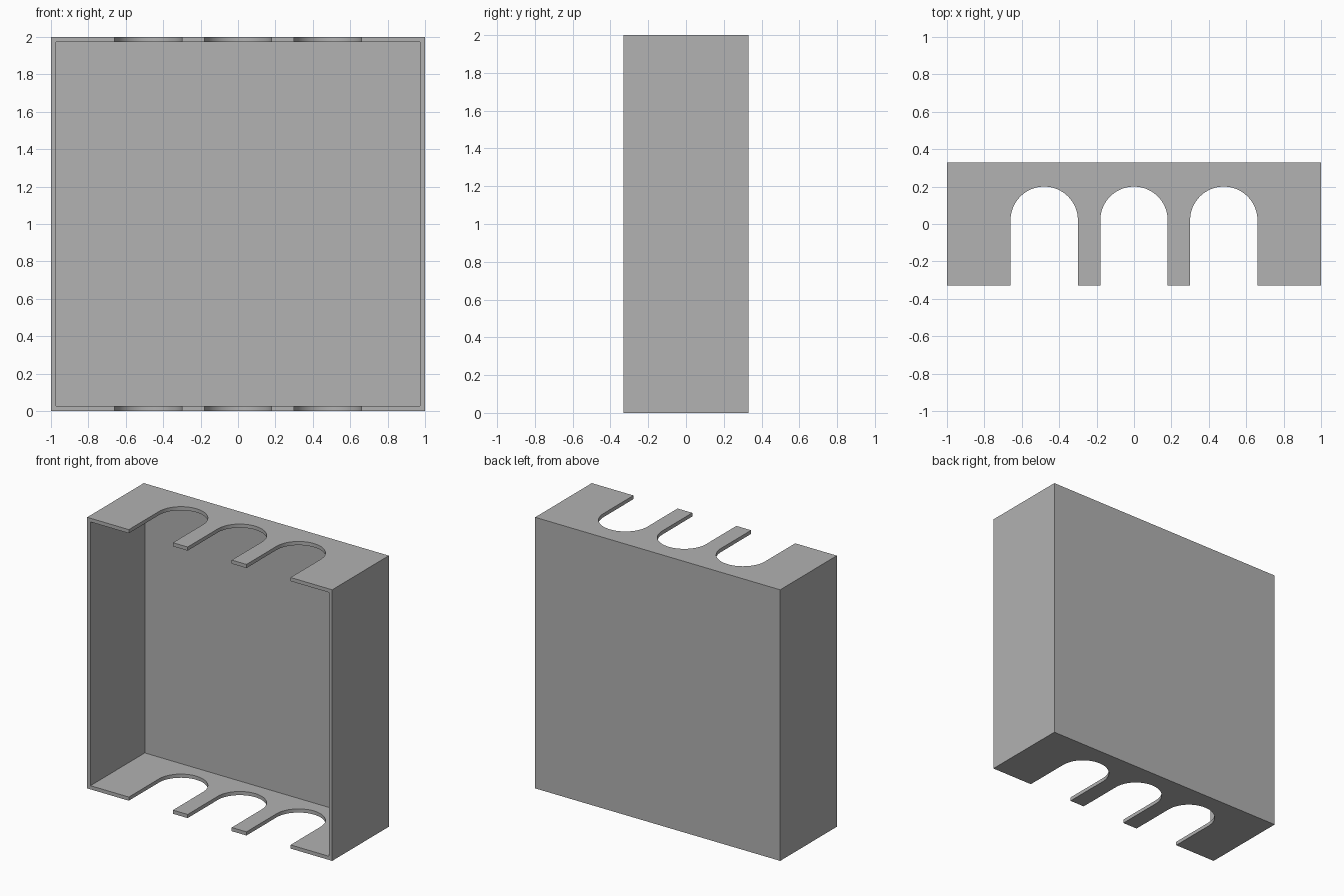
import bpy
import bmesh
import math

WIDTH, DEPTH, HEIGHT, WALL = 2.0, 0.66, 2.0, 0.027
SLOT_RADIUS, SLOT_PITCH, SLOT_CENTRE_Y = 0.18, 0.48, 0.02
FRONT, BACK = -DEPTH / 2, DEPTH / 2

cube = bpy.data.objects.get("Cube")
if cube:
    bpy.data.objects.remove(cube, do_unlink=True)

grey = bpy.data.materials.new("plain grey")
grey.use_nodes = True
grey.diffuse_color = (0.445, 0.445, 0.445, 1)
grey.node_tree.nodes["Principled BSDF"].inputs["Base Color"].default_value = grey.diffuse_color


def prism(name, outline, bottom, top):
    """Extrude a flat outline from bottom to top."""
    bm = bmesh.new()
    face = bm.faces.new([bm.verts.new((x, y, bottom)) for x, y in outline])
    extruded = bmesh.ops.extrude_face_region(bm, geom=[face])
    verts = [v for v in extruded["geom"] if isinstance(v, bmesh.types.BMVert)]
    bmesh.ops.translate(bm, verts=verts, vec=(0, 0, top - bottom))
    bmesh.ops.recalc_face_normals(bm, faces=bm.faces)
    mesh = bpy.data.meshes.new(name)
    bm.to_mesh(mesh)
    bm.free()
    mesh.materials.append(grey)
    obj = bpy.data.objects.new(name, mesh)
    bpy.context.collection.objects.link(obj)
    return obj


def rectangle(half_width, y0, y1):
    return [(-half_width, y0), (half_width, y0), (half_width, y1), (-half_width, y1)]


def arch(x, segments=32):
    """Round-ended slot open to the front."""
    points = [(x - SLOT_RADIUS, FRONT - 0.1), (x + SLOT_RADIUS, FRONT - 0.1)]
    for i in range(segments + 1):
        a = math.pi * i / segments
        points.append((x + SLOT_RADIUS * math.cos(a), SLOT_CENTRE_Y + SLOT_RADIUS * math.sin(a)))
    return points


# Open-fronted box
shell = prism("open_box", rectangle(WIDTH / 2, FRONT, BACK), 0, HEIGHT)

# Hollow interior and the three slots through top and bottom
cutters = [prism("cavity_cutter", rectangle(WIDTH / 2 - WALL, FRONT - 0.1, BACK - WALL),
                 WALL, HEIGHT - WALL)]
for i in (-1, 0, 1):
    cutters.append(prism("slot_cutter", arch(i * SLOT_PITCH), -0.1, HEIGHT + 0.1))

bpy.context.view_layer.objects.active = shell
shell.select_set(True)
for cutter in cutters:
    cutter.hide_render = True
    cut = shell.modifiers.new("cut", "BOOLEAN")
    cut.operation = "DIFFERENCE"
    cut.solver = "EXACT"
    cut.object = cutter
    bpy.ops.object.modifier_apply(modifier=cut.name)
    bpy.data.objects.remove(cutter, do_unlink=True)

# Smooth slot ends, crisp box edges
bpy.ops.object.shade_smooth_by_angle(angle=math.radians(30))
